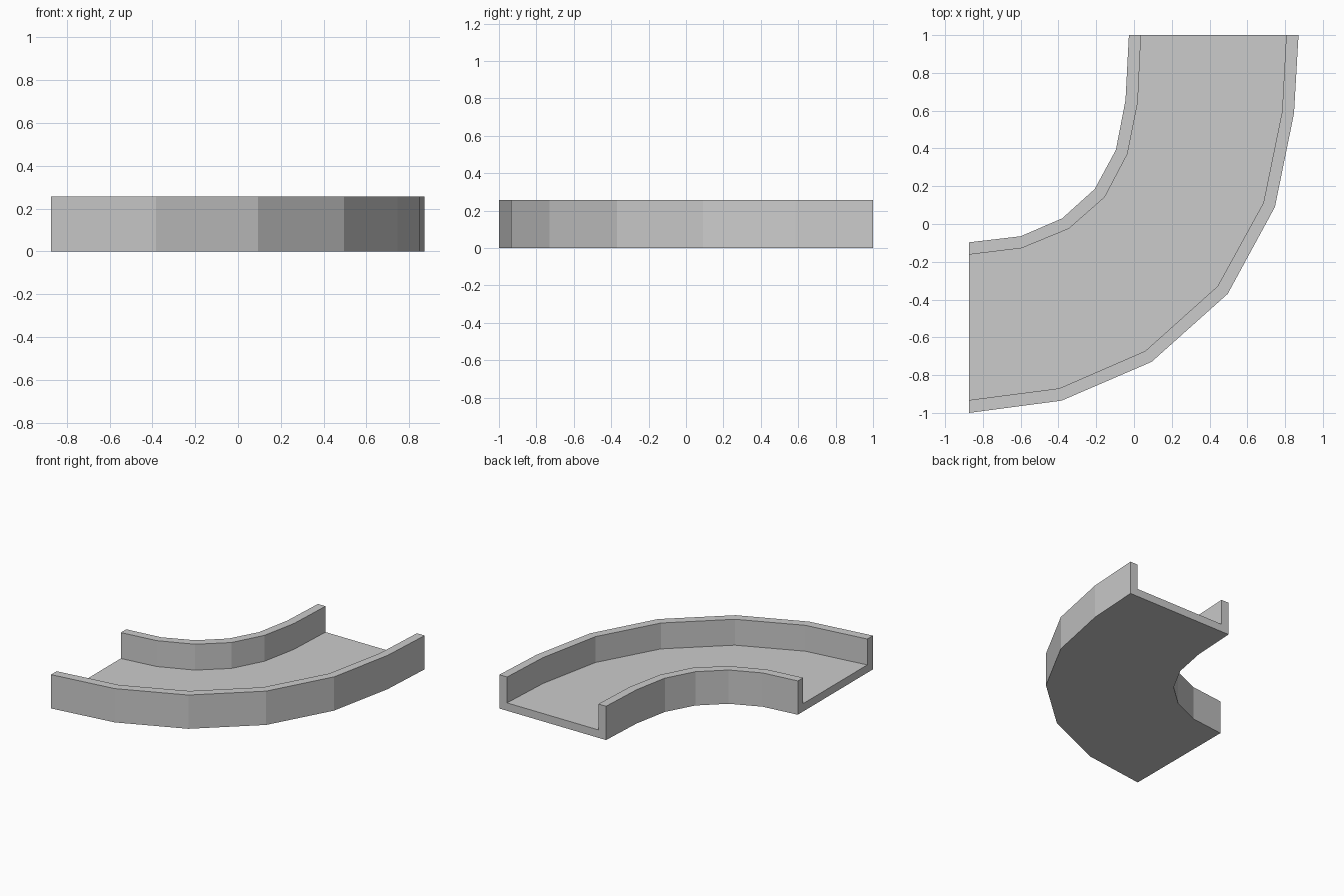
import bpy, bmesh

if "Cube" in bpy.data.objects:
    bpy.data.objects.remove(bpy.data.objects["Cube"])

HEIGHT = 0.257
FLOOR = 0.06

# Plan-view lines, from the outside of the bend to the inside
outer_face = [(-.873, -1), (-.383, -.935), (.093, -.73), (.496, -.37), (.746, .09), (.847, .585), (.871, 1)]
outer_lip = [(-.873, -.932), (-.395, -.87), (.06, -.672), (.442, -.33), (.685, .112), (.784, .595), (.806, 1)]
inner_lip = [(-.873, -.162), (-.595, -.128), (-.345, -.025), (-.155, .142), (-.035, .37), (.02, .645), (.037, 1)]
inner_face = [(-.873, -.097), (-.6, -.065), (-.38, .03), (-.208, .185), (-.096, .392), (-.045, .655), (-.027, 1)]

# U-shaped cross-section: each corner follows one plan line at one height
section = [(outer_face, 0), (outer_face, HEIGHT), (outer_lip, HEIGHT), (outer_lip, FLOOR),
           (inner_lip, FLOOR), (inner_lip, HEIGHT), (inner_face, HEIGHT), (inner_face, 0)]

# Sweep the section around the bend
bm = bmesh.new()
rings = [[bm.verts.new((*line[i], z)) for line, z in section] for i in range(len(outer_face))]
n = len(section)
for a, b in zip(rings, rings[1:]):
    for k in range(n):
        j = (k + 1) % n
        bm.faces.new((a[k], a[j], b[j], b[k]))

# Close both ends of the channel
for ring in (rings[0], rings[-1]):
    bm.faces.new(ring)
bmesh.ops.recalc_face_normals(bm, faces=bm.faces)

mesh = bpy.data.meshes.new("curved_channel")
bm.to_mesh(mesh)
bm.free()
bpy.context.collection.objects.link(bpy.data.objects.new("curved_channel", mesh))
